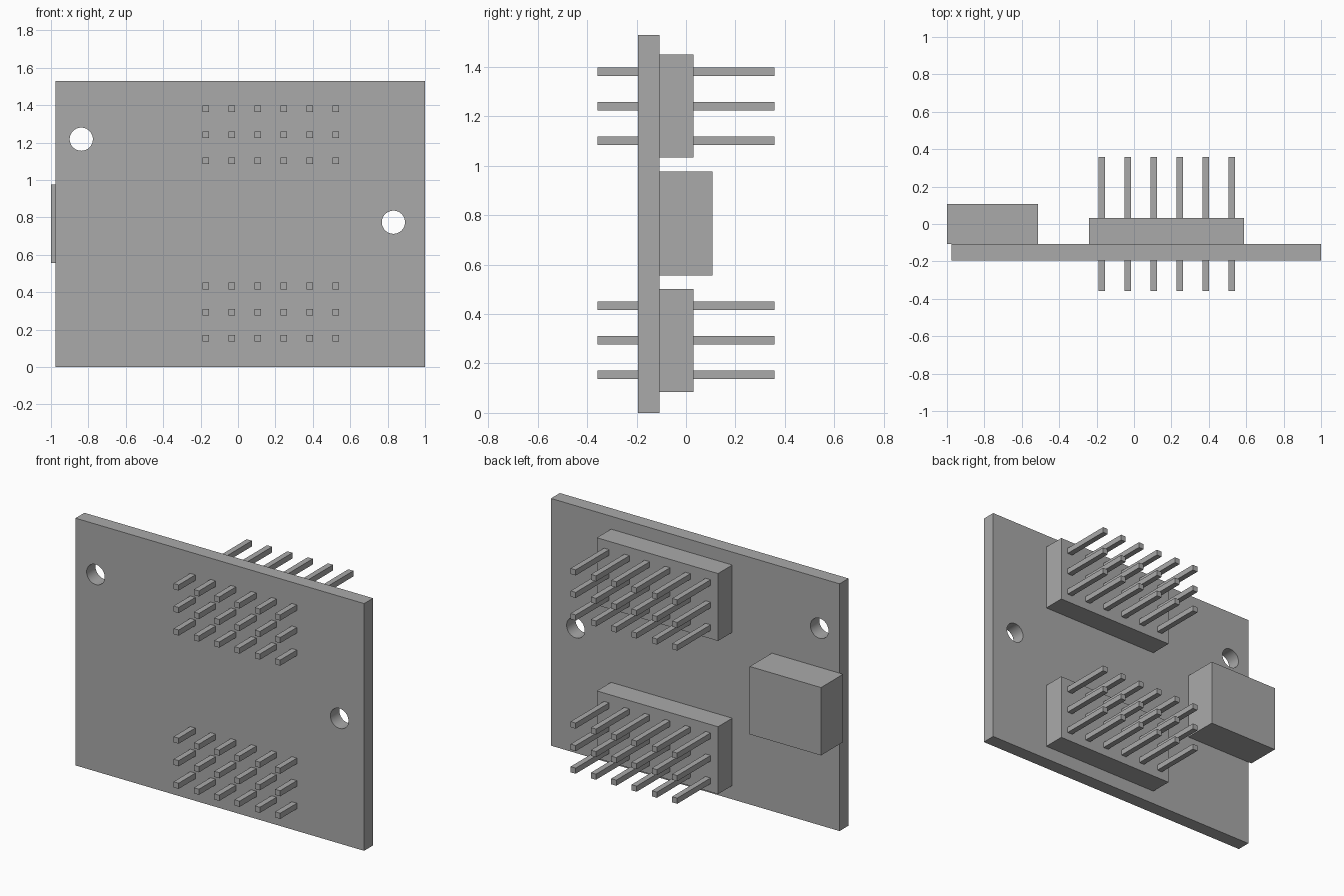
import bpy
import math

cube = bpy.data.objects.get("Cube")
if cube:
    bpy.data.objects.remove(cube, do_unlink=True)

grey = bpy.data.materials.new("plain_grey")
grey.use_nodes = True
grey.diffuse_color = (0.4, 0.4, 0.4, 1)
grey.node_tree.nodes["Principled BSDF"].inputs["Base Color"].default_value = (0.4, 0.4, 0.4, 1)


def box(name, x, y, z):
    """Box spanning the given (min, max) ranges."""
    spans = (x, y, z)
    bpy.ops.mesh.primitive_cube_add(size=1, location=[(a + b) / 2 for a, b in spans])
    ob = bpy.context.object
    ob.name = name
    ob.scale = [b - a for a, b in spans]
    bpy.ops.object.transform_apply(location=False, rotation=False, scale=True)
    ob.data.materials.append(grey)
    return ob


BACK = -0.108  # rear face of the board

# Circuit board with two mounting holes
board = box("circuit_board", (-0.976, 1), (-0.195, BACK), (0, 1.53))
for x, z in ((-0.838, 1.218), (0.831, 0.774)):
    bpy.ops.mesh.primitive_cylinder_add(
        vertices=48, radius=0.062, depth=0.4,
        location=(x, -0.15, z), rotation=(math.pi / 2, 0, 0))
    cutter = bpy.context.object
    cutter.name = "hole_cutter"
    cutter.hide_render = True
    cutter.data.materials.append(grey)
    cut = board.modifiers.new("mounting_hole", 'BOOLEAN')
    cut.operation = 'DIFFERENCE'
    cut.solver = 'EXACT'
    cut.object = cutter
    bpy.context.view_layer.objects.active = board
    bpy.ops.object.modifier_apply(modifier=cut.name)
    bpy.data.objects.remove(cutter, do_unlink=True)

bpy.ops.object.select_all(action='DESELECT')
board.select_set(True)
bpy.context.view_layer.objects.active = board
bpy.ops.object.shade_smooth_by_angle(angle=math.radians(30))

# Port block overhanging the right edge
box("port_block", (-1, -0.512), (BACK, 0.108), (0.557, 0.977))

# Two pin headers, each with three rows of six pins through the board
HALF = 0.0175
for label, base in (("lower", 0.085), ("upper", 1.033)):
    box(label + "_header", (-0.241, 0.589), (BACK, 0.031), (base, base + 0.417))
    for row in range(3):
        z = base + 0.069 + row * 0.1395
        for col in range(6):
            x = -0.173 + col * 0.139
            box(f"{label}_pin_{row + 1}_{col + 1}",
                (x - HALF, x + HALF), (-0.358, 0.358), (z - HALF, z + HALF))
